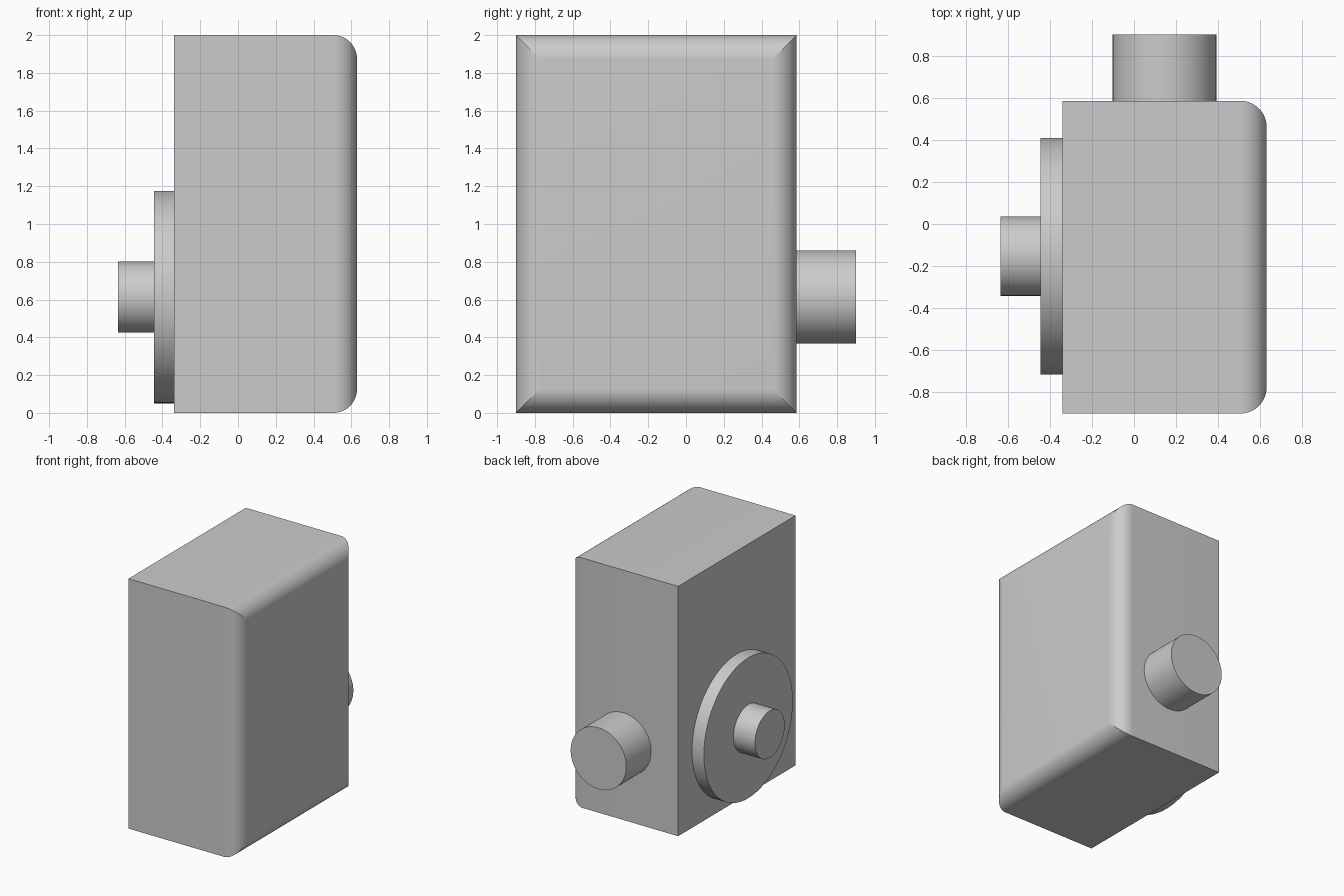
import bpy, bmesh, math
from mathutils import Matrix, Vector

cube = bpy.data.objects.get("Cube")
if cube:
    bpy.data.objects.remove(cube, do_unlink=True)

GREY = (0.6, 0.6, 0.6, 1)
grey = bpy.data.materials.new("plain grey")
grey.use_nodes = True
grey.diffuse_color = GREY
grey.node_tree.nodes["Principled BSDF"].inputs["Base Color"].default_value = GREY


def finish(bm, name):
    bmesh.ops.recalc_face_normals(bm, faces=bm.faces[:])
    mesh = bpy.data.meshes.new(name)
    bm.to_mesh(mesh)
    bm.free()
    mesh.materials.append(grey)
    obj = bpy.data.objects.new(name, mesh)
    bpy.context.collection.objects.link(obj)
    bpy.ops.object.select_all(action='DESELECT')
    obj.select_set(True)
    bpy.context.view_layer.objects.active = obj
    bpy.ops.object.shade_smooth_by_angle(angle=math.radians(25))
    return obj


def cylinder(name, start, end, radius, sides=96):
    start, end = Vector(start), Vector(end)
    axis = end - start
    turn = axis.to_track_quat('Z', 'Y').to_matrix().to_4x4()
    bm = bmesh.new()
    bmesh.ops.create_cone(bm, cap_ends=True, segments=sides, radius1=radius,
                          radius2=radius, depth=axis.length,
                          matrix=Matrix.Translation((start + end) / 2) @ turn)
    return finish(bm, name)


# Housing: rectangles lofted along x, rounding into the +x face with mitred corners
X0, X1, Y0, Y1, Z1 = -0.34, 0.63, -0.9, 0.585, 2.0
R, STEPS = 0.125, 12
sections = [(X0, 0)]
for i in range(STEPS + 1):
    a = math.pi / 2 * i / STEPS
    sections.append((X1 - R + R * math.sin(a), R * (1 - math.cos(a))))
bm = bmesh.new()
rings = [[bm.verts.new((x, y, z)) for y, z in
          ((Y0 + d, d), (Y1 - d, d), (Y1 - d, Z1 - d), (Y0 + d, Z1 - d))]
         for x, d in sections]
for a, b in zip(rings, rings[1:]):
    for i in range(4):
        j = (i + 1) % 4
        bm.faces.new((a[i], a[j], b[j], b[i]))
bm.faces.new(rings[0])
bm.faces.new(rings[-1])
# keep the mitre lines crisp where neighbouring roundings meet
bm.edges.ensure_lookup_table()
housing = finish(bm, "housing")
for e in housing.data.edges:
    p, q = (housing.data.vertices[v].co for v in e.vertices)
    if abs(p.y - q.y) < 0.2 and abs(p.z - q.z) < 0.2:
        e.use_edge_sharp = True

# Round flange, shaft and rear port
CY, CZ = -0.153, 0.613
cylinder("flange_disc", (X0, CY, CZ), (-0.445, CY, CZ), 0.562)
cylinder("shaft_stub", (-0.445, CY, CZ), (-0.635, CY, CZ), 0.188)
cylinder("rear_port", (0.145, Y1, CZ), (0.145, 0.9, CZ), 0.246)
